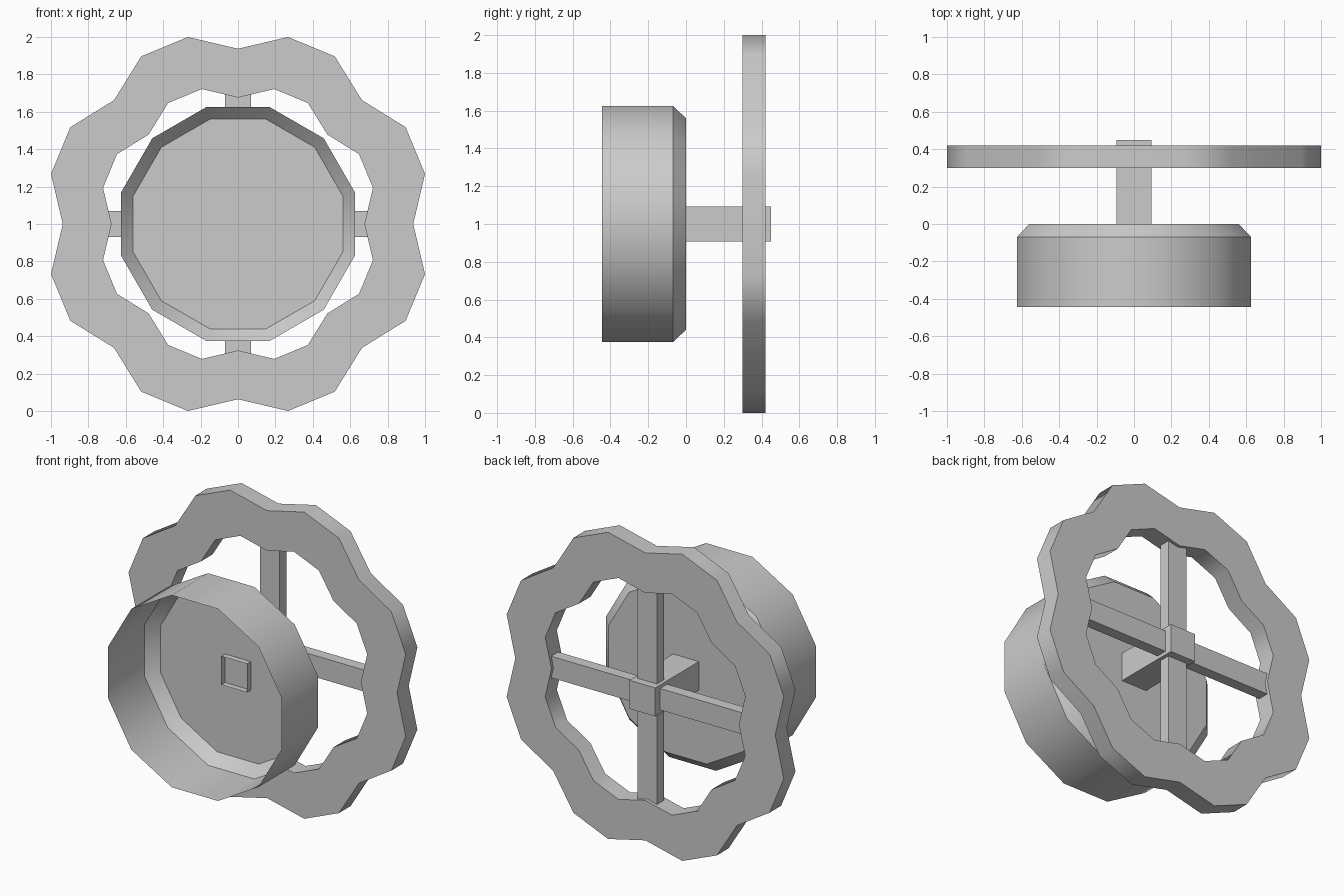
import bpy, bmesh, math

if "Cube" in bpy.data.objects:
    bpy.data.objects.remove(bpy.data.objects["Cube"])

CZ = 1.0  # height of the wheel axis


def polygon(sides, radius, y, offset=0.0, dip=None):
    """Loop of points around the y axis; every third point may dip inward."""
    pts = []
    for i in range(sides):
        a = offset + 2 * math.pi * i / sides
        r = dip if dip and i % 3 == 0 else radius
        pts.append((r * math.cos(a), y, CZ + r * math.sin(a)))
    return pts


def loft(name, loops, cyclic=False, cap_end=False):
    """Bridge a series of equal loops into one mesh object."""
    bm = bmesh.new()
    rows = [[bm.verts.new(p) for p in loop] for loop in loops]
    n = len(rows[0])
    pairs = list(zip(rows, rows[1:]))
    if cyclic:
        pairs.append((rows[-1], rows[0]))
    for a, b in pairs:
        for i in range(n):
            j = (i + 1) % n
            bm.faces.new((a[i], a[j], b[j], b[i]))
    if cap_end:
        bm.faces.new(rows[-1])
    bmesh.ops.recalc_face_normals(bm, faces=bm.faces)
    mesh = bpy.data.meshes.new(name)
    bm.to_mesh(mesh)
    bm.free()
    obj = bpy.data.objects.new(name, mesh)
    bpy.context.collection.objects.link(obj)
    return obj


def smooth(obj):
    bpy.ops.object.select_all(action='DESELECT')
    obj.select_set(True)
    bpy.context.view_layer.objects.active = obj
    bpy.ops.object.shade_smooth_by_angle(angle=math.radians(40))


def bar(name, size, location):
    bpy.ops.mesh.primitive_cube_add(size=1, location=location)
    obj = bpy.context.object
    obj.name = name
    obj.scale = size
    bpy.ops.object.transform_apply(location=False, rotation=False, scale=True)
    return obj


# Eight-lobed hand wheel rim
smooth(loft("wheel_rim", [
    polygon(24, 1.035, 0.30, dip=0.937),
    polygon(24, 1.035, 0.42, dip=0.937),
    polygon(24, 0.747, 0.42, dip=0.676),
    polygon(24, 0.747, 0.30, dip=0.676),
], cyclic=True))

# Thin open cup with chamfered closed back
t = math.radians(15)
smooth(loft("base_cup", [
    polygon(12, 0.648, -0.445, t),
    polygon(12, 0.648, -0.07, t),
    polygon(12, 0.58, 0.0, t),
], cap_end=True))

# Square axle, open at the end poking into the cup
q = math.radians(45)
r = 0.093 * math.sqrt(2)
loft("axle", [polygon(4, r, -0.04, q), polygon(4, r, 0.45, q)], cap_end=True)

# Crossed spokes
bar("spoke_horizontal", (1.40, 0.073, 0.14), (0, 0.363, CZ))
bar("spoke_vertical", (0.14, 0.073, 1.40), (0, 0.363, CZ))
